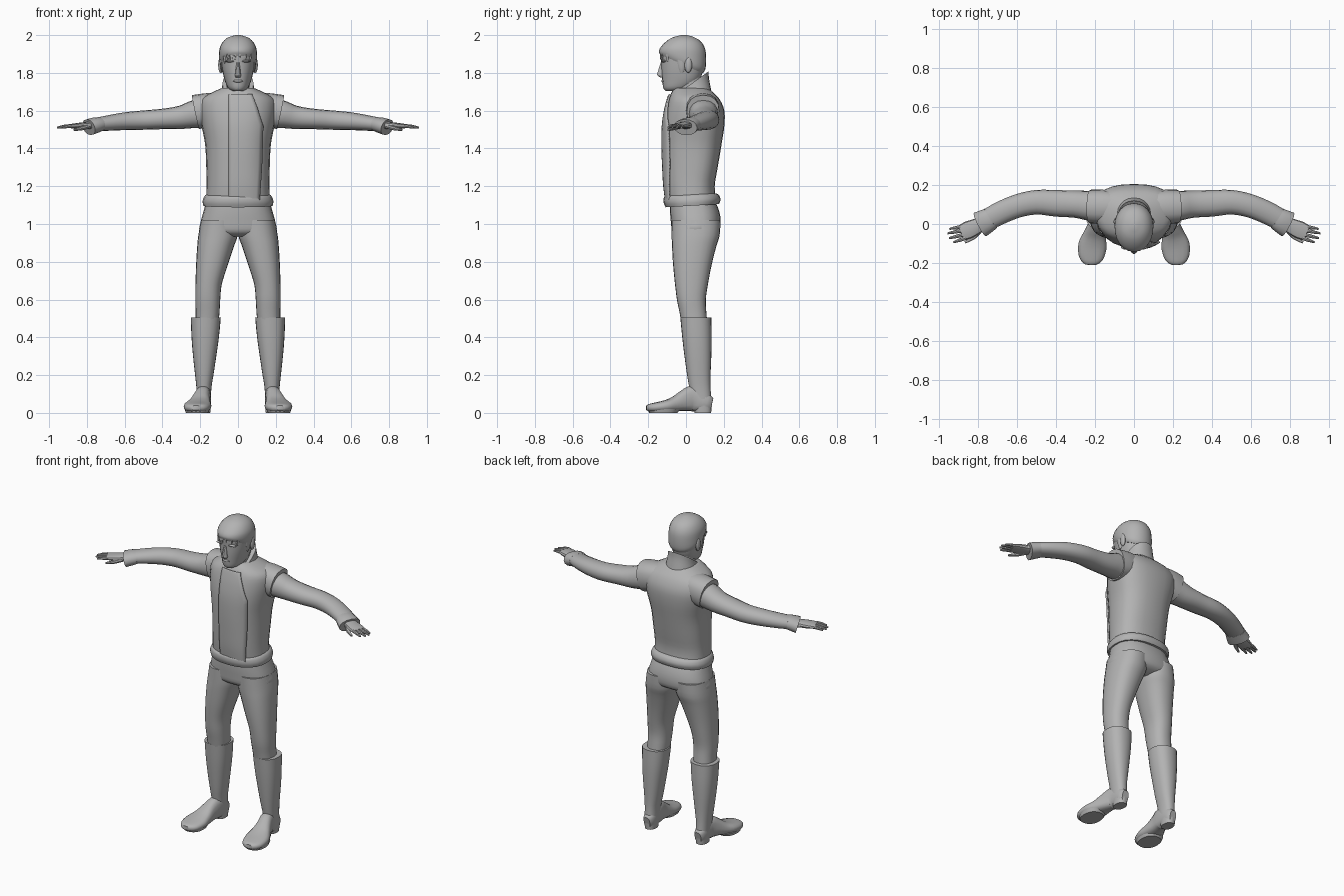
import bpy, bmesh, math
from mathutils import Vector

GREY = bpy.data.materials.new("plain_grey")
GREY.diffuse_color = (0.45, 0.45, 0.45, 1)


def finish(name, bm, mirror=False, angle=40):
    bmesh.ops.recalc_face_normals(bm, faces=bm.faces)
    me = bpy.data.meshes.new(name)
    bm.to_mesh(me)
    bm.free()
    ob = bpy.data.objects.new(name, me)
    bpy.context.collection.objects.link(ob)
    me.materials.append(GREY)
    bpy.ops.object.select_all(action='DESELECT')
    ob.select_set(True)
    bpy.context.view_layer.objects.active = ob
    bpy.ops.object.shade_smooth_by_angle(angle=math.radians(angle))
    if mirror:
        ob.modifiers.new("mirror", 'MIRROR').use_mirror_merge = False
    return ob


def refine(rows, steps):
    """Catmull-Rom interpolation between rows of numbers."""
    out = []
    for i in range(len(rows) - 1):
        p = [rows[max(0, i - 1)], rows[i], rows[i + 1], rows[min(len(rows) - 1, i + 2)]]
        for k in range(steps):
            t = k / steps
            out.append([0.5 * (2 * b + (c - a) * t + (2 * a - 5 * b + 4 * c - d) * t * t
                               + (3 * b - a - 3 * c + d) * t ** 3) for a, b, c, d in zip(*p)])
    return out + [list(rows[-1])]


def spow(v, n):
    return math.copysign(abs(v) ** (2 / n), v)


def skin(name, rings, mirror=False, angle=40):
    bm = bmesh.new()
    vs = [[bm.verts.new(p) for p in r] for r in rings]
    n = len(vs[0])
    for a, b in zip(vs, vs[1:]):
        for i in range(n):
            bm.faces.new((a[i], a[(i + 1) % n], b[(i + 1) % n], b[i]))
    bm.faces.new(vs[0])
    bm.faces.new(vs[-1])
    return finish(name, bm, mirror, angle)


def upright(name, rows, n=2.3, steps=3, seg=24, mirror=False):
    """Rows: z, left x, right x, front y, back y, widest y, slope of z along y."""
    rings = []
    for z, x0, x1, yf, yb, yw, sl in refine(rows, steps):
        ring = []
        for i in range(seg):
            a = 2 * math.pi * i / seg
            c, s = spow(math.cos(a), n), spow(math.sin(a), n)
            y = yw + s * ((yb - yw) if s > 0 else (yw - yf))
            ring.append(((x0 + x1) / 2 + c * (x1 - x0) / 2, y, z + sl * y))
        rings.append(ring)
    return skin(name, rings, mirror)


def both(z, hw, yf, yb, yw=None, sl=0):
    return (z, -hw, hw, yf, yb, (yf + yb) / 2 if yw is None else yw, sl)


def side(z, x0, x1, yf, yb):
    return (z, x0, x1, yf, yb, (yf + yb) / 2, 0)


def along(name, rows, n=2.2, steps=3, seg=16, mirror=True):
    """Rows: x, y, z, half width, half height; rings stand square to the path."""
    rows = refine(rows, steps)
    rings = []
    for i, (x, y, z, w, h) in enumerate(rows):
        t = Vector(rows[min(i + 1, len(rows) - 1)][:3]) - Vector(rows[max(i - 1, 0)][:3])
        s = t.cross(Vector((0, 0, 1))).normalized()
        u = s.cross(t).normalized()
        rings.append([Vector((x, y, z)) + s * w * spow(math.cos(a), n) + u * h * spow(math.sin(a), n)
                      for a in (2 * math.pi * k / seg for k in range(seg))])
    return skin(name, rings, mirror)


def blob(name, loc, size, mirror=False):
    bm = bmesh.new()
    bmesh.ops.create_uvsphere(bm, u_segments=12, v_segments=8, radius=1)
    for v in bm.verts:
        v.co = Vector(loc) + Vector(a * b for a, b in zip(v.co, size))
    return finish(name, bm, mirror)


# Vest body, hem and shoulder caps
VEST = [both(1.11, .170, -.10, .16, .04), both(1.20, .166, -.112, .152, .04),
        both(1.30, .168, -.118, .168, .05), both(1.42, .174, -.122, .188, .06),
        both(1.52, .193, -.12, .203, .08), both(1.60, .205, -.108, .203, .09),
        both(1.66, .195, -.092, .178, .08), both(1.695, .14, -.078, .145, .05),
        both(1.72, .085, -.06, .115, .03)]
upright("vest", VEST, n=2.4)
upright("vest_hem", [both(1.095, .184, -.108, .175, .04, .06), both(1.12, .187, -.118, .183, .04, .06),
                     both(1.145, .178, -.118, .172, .04, .06), both(1.155, .165, -.11, .15, .04, .06)])
along("shoulder_cap", [(.08, .085, 1.615, .08, .08), (.16, .088, 1.605, .088, .088),
                       (.225, .09, 1.592, .086, .092)], n=2.4)

# Overlapping front flap that follows the vest
bm = bmesh.new()
rows = refine(VEST, 6)
edge = [(1.10, .112), (1.30, .125), (1.52, .132), (1.62, .10), (1.70, .07)]
grid = []
for z, x0, x1, yf, yb, yw, sl in rows:
    if not 1.11 <= z <= 1.69:
        continue
    k = next(i for i in range(4) if z <= edge[i + 1][0])
    (za, xa), (zb, xb) = edge[k], edge[k + 1]
    right = xa + (xb - xa) * (z - za) / (zb - za)
    line = []
    for j in range(9):
        x = -.05 + (right + .05) * j / 8
        y = yw - (yw - yf) * (1 - min(1, abs(x) / x1) ** 2.4) ** (1 / 2.4)
        line.append(bm.verts.new((x, y - .001 - .009 * j / 8, z)))
    grid.append(line)
for a, b in zip(grid, grid[1:]):
    for j in range(8):
        bm.faces.new((a[j], a[j + 1], b[j + 1], b[j]))
flap = finish("front_flap", bm)
thick = flap.modifiers.new("thickness", 'SOLIDIFY')
thick.thickness, thick.offset = .009, 0

# Standing collar, higher at the back
upright("collar", [both(1.66, .098, -.085, .135, .03, .3), both(1.70, .086, -.078, .122, .03, .55),
                   both(1.722, .082, -.074, .12, .03, .72)], n=2.2)

# Head, hair and face
upright("neck", [both(1.64, .06, -.05, .08), both(1.78, .06, -.05, .08)], steps=2)
upright("head", [both(1.705, .03, -.108, -.02, -.06), both(1.72, .052, -.12, .03, -.04),
                 both(1.76, .07, -.126, .07, -.01), both(1.81, .082, -.13, .09, -.01),
                 both(1.86, .089, -.132, .095, -.01), both(1.90, .09, -.134, .095, -.01),
                 both(1.95, .08, -.11, .08, -.01), both(1.98, .05, -.06, .05, -.01)], n=2.15)
upright("hair", [both(1.835, .088, -.134, .090, 0, -.40), both(1.855, .097, -.14, .103, 0, -.33),
                 both(1.89, .1, -.143, .107, -.01, -.18), both(1.93, .097, -.134, .102, -.015, -.05),
                 both(1.965, .08, -.107, .08, -.015), both(1.988, .052, -.07, .045, -.015),
                 both(2.0, .012, -.025, .005, -.01)], n=2.1)
upright("nose", [both(1.775, .012, -.135, -.11), both(1.787, .017, -.152, -.11),
                 both(1.80, .014, -.152, -.11), both(1.855, .009, -.134, -.11)], seg=10)
blob("brow", (.038, -.118, 1.862), (.03, .014, .007), True)
blob("mouth", (0, -.12, 1.757), (.026, .011, .008))
blob("chin", (0, -.103, 1.722), (.026, .016, .016))
blob("ear", (.093, .012, 1.842), (.012, .02, .042), True)
upright("sideburn", [side(1.80, .082, .086, -.03, -.015), side(1.83, .082, .093, -.04, -.005),
                     side(1.88, .08, .096, -.05, 0)], seg=8, mirror=True)
for i, (x, z) in enumerate([(-.07, 1.85), (-.052, 1.862), (-.035, 1.855), (-.015, 1.872),
                            (.01, 1.878), (.04, 1.87), (.065, 1.86)]):
    d = -.136 * math.sqrt(max(0, 1 - (x / .1) ** 2)) - .002
    upright(f"fringe_{i + 1}", [side(z, x - .003, x + .001, d - .001, d + .012),
                                side(z + .04, x - .013, x + .013, d - .002, d + .03)], steps=1, seg=6)

# Sleeved arms and flared cuffs
along("arm", [(.14, .09, 1.585, .075, .075), (.22, .093, 1.583, .077, .075), (.30, .102, 1.565, .070, .062),
              (.40, .106, 1.556, .068, .054), (.50, .112, 1.550, .063, .051), (.60, .092, 1.544, .060, .047),
              (.70, .050, 1.533, .058, .040), (.78, .005, 1.523, .053, .034)])
along("cuff", [(.735, .030, 1.528, .058, .038), (.76, .014, 1.522, .063, .042),
               (.79, -.002, 1.512, .068, .043)], steps=2)

# Hands with spread fingers
along("palm", [(.765, .010, 1.524, .035, .022), (.81, -.012, 1.522, .040, .018),
               (.85, -.030, 1.52, .045, .015), (.887, -.045, 1.518, .040, .011)], n=2.6, seg=12)
for i, (x0, y0, x1, y1) in enumerate([(.875, -.012, .948, -.025), (.88, -.033, .958, -.048),
                                      (.877, -.055, .95, -.073), (.865, -.072, .928, -.094)]):
    along(f"finger_{i + 1}", [(x0, y0, 1.519, .010, .010), ((x0 + x1) / 2, (y0 + y1) / 2, 1.517, .009, .009),
                              (x1, y1, 1.51, .005, .005)], seg=8, steps=2)
along("thumb", [(.79, -.03, 1.518, .014, .013), (.825, -.068, 1.507, .012, .011),
                (.868, -.094, 1.498, .006, .006)], seg=8, steps=2)

# Trousers: hips and legs
upright("hips", [both(1.13, .165, -.085, .15), both(1.07, .182, -.085, .175), both(1.01, .198, -.08, .184),
                 both(.96, .200, -.072, .17), both(.935, .12, -.04, .11)], n=2.5)
upright("leg", [side(1.02, .0, .196, -.078, .183), side(.94, .002, .210, -.076, .178),
                side(.88, .022, .216, -.074, .160), side(.78, .055, .222, -.068, .135),
                side(.68, .086, .225, -.058, .116), side(.60, .094, .226, -.048, .105),
                side(.53, .098, .224, -.034, .108), side(.45, .105, .225, -.02, .115)], mirror=True)

# Boots: shaft, foot and heel
upright("boot_shaft", [side(.06, .143, .217, .03, .135), side(.13, .141, .220, .018, .130),
                       side(.20, .130, .227, .006, .130), side(.30, .115, .238, -.008, .134),
                       side(.40, .101, .246, -.020, .136), side(.505, .091, .250, -.030, .134)], mirror=True)
along("boot_foot", [(.18, .137, .045, .022, .035), (.18, .11, .052, .036, .048), (.182, .04, .075, .039, .069),
                    (.193, -.01, .064, .046, .056), (.203, -.06, .047, .060, .040),
                    (.213, -.11, .036, .073, .031), (.219, -.165, .029, .066, .025),
                    (.222, -.195, .027, .048, .02), (.223, -.210, .027, .025, .012)], n=2.6)
upright("boot_heel", [side(0, .147, .213, .045, .133), side(.04, .144, .216, .04, .137)], steps=1, mirror=True)
upright("boot_sole", [side(0, .158, .276, -.195, -.045), side(.02, .150, .282, -.205, -.03)],
        steps=1, mirror=True)
